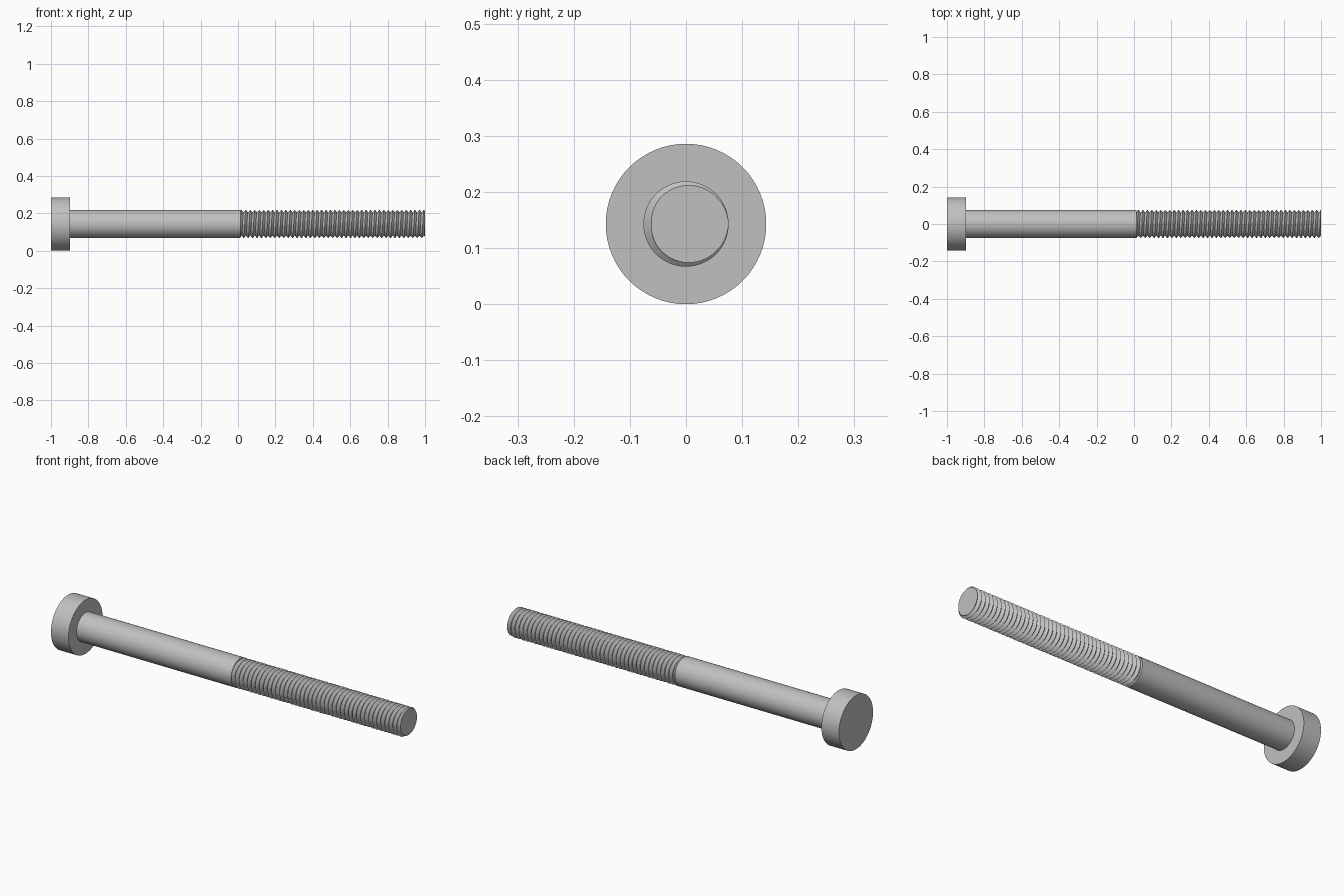
import bpy
import bmesh
from math import cos, sin, pi, floor, ceil

cube = bpy.data.objects.get("Cube")
if cube:
    bpy.data.objects.remove(cube, do_unlink=True)

SEGMENTS = 64
HEAD_R, SHANK_R, ROOT_R = 0.143, 0.076, 0.0615
AXIS_Z = HEAD_R
TIP, THREAD_START, HEAD_END = 1.0, 0.013, -0.897
PITCH = 0.0238

steel = bpy.data.materials.new("steel grey")
steel.use_nodes = True
colour = (0.53, 0.53, 0.53, 1)
steel.diffuse_color = colour
steel.node_tree.nodes["Principled BSDF"].inputs["Base Color"].default_value = colour


def add_part(name, bm):
    """Turn a bmesh built around the x axis into a smooth-shaded part."""
    bmesh.ops.recalc_face_normals(bm, faces=bm.faces)
    mesh = bpy.data.meshes.new(name)
    bm.to_mesh(mesh)
    bm.free()
    mesh.materials.append(steel)
    part = bpy.data.objects.new(name, mesh)
    part.location.z = AXIS_Z
    bpy.context.collection.objects.link(part)
    bpy.ops.object.select_all(action="DESELECT")
    part.select_set(True)
    bpy.context.view_layer.objects.active = part
    bpy.ops.object.shade_smooth_by_angle(angle=pi / 6)


def ring(bm, x, radius):
    angles = [2 * pi * i / SEGMENTS for i in range(SEGMENTS)]
    return [bm.verts.new((x, radius * cos(a), radius * sin(a))) for a in angles]


def cylinder(name, x0, x1, radius):
    bm = bmesh.new()
    a, b = ring(bm, x0, radius), ring(bm, x1, radius)
    for i in range(SEGMENTS):
        j = (i + 1) % SEGMENTS
        bm.faces.new((a[i], a[j], b[j], b[i]))
    bm.faces.new(a)
    bm.faces.new(b)
    add_part(name, bm)


def thread_radius(x, turn):
    """V-shaped thread: crest at whole turns, root at half turns."""
    phase = ((x - TIP) / PITCH + turn) % 1.0
    return ROOT_R + (SHANK_R - ROOT_R) * abs(2 * phase - 1)


def thread(name):
    bm = bmesh.new()
    first = floor(2 * (THREAD_START - TIP) / PITCH) - 1
    nodes = range(first, 4)
    columns = []
    for i in range(SEGMENTS + 1):
        turn = i / SEGMENTS
        column = []
        for k in nodes:
            # Crest and root lines follow the helix and stop at both ends
            x = TIP + (k / 2 - turn) * PITCH
            radius = SHANK_R if k % 2 == 0 else ROOT_R
            if not THREAD_START < x < TIP:
                x = min(max(x, THREAD_START), TIP)
                radius = thread_radius(x, turn)
            a = 2 * pi * turn
            column.append(bm.verts.new((x, radius * cos(a), radius * sin(a))))
        columns.append(column)
    for a, b in zip(columns, columns[1:]):
        for k in range(len(a) - 1):
            bm.faces.new((a[k], a[k + 1], b[k + 1], b[k]))
    bmesh.ops.remove_doubles(bm, verts=bm.verts, dist=0.00002)
    # Flat ends
    rim = [e for e in bm.edges if e.is_boundary]
    bmesh.ops.holes_fill(bm, edges=rim, sides=0)
    add_part(name, bm)


cylinder("head", -1.0, HEAD_END, HEAD_R)
cylinder("shank", HEAD_END, THREAD_START, SHANK_R)
thread("threaded_end")
